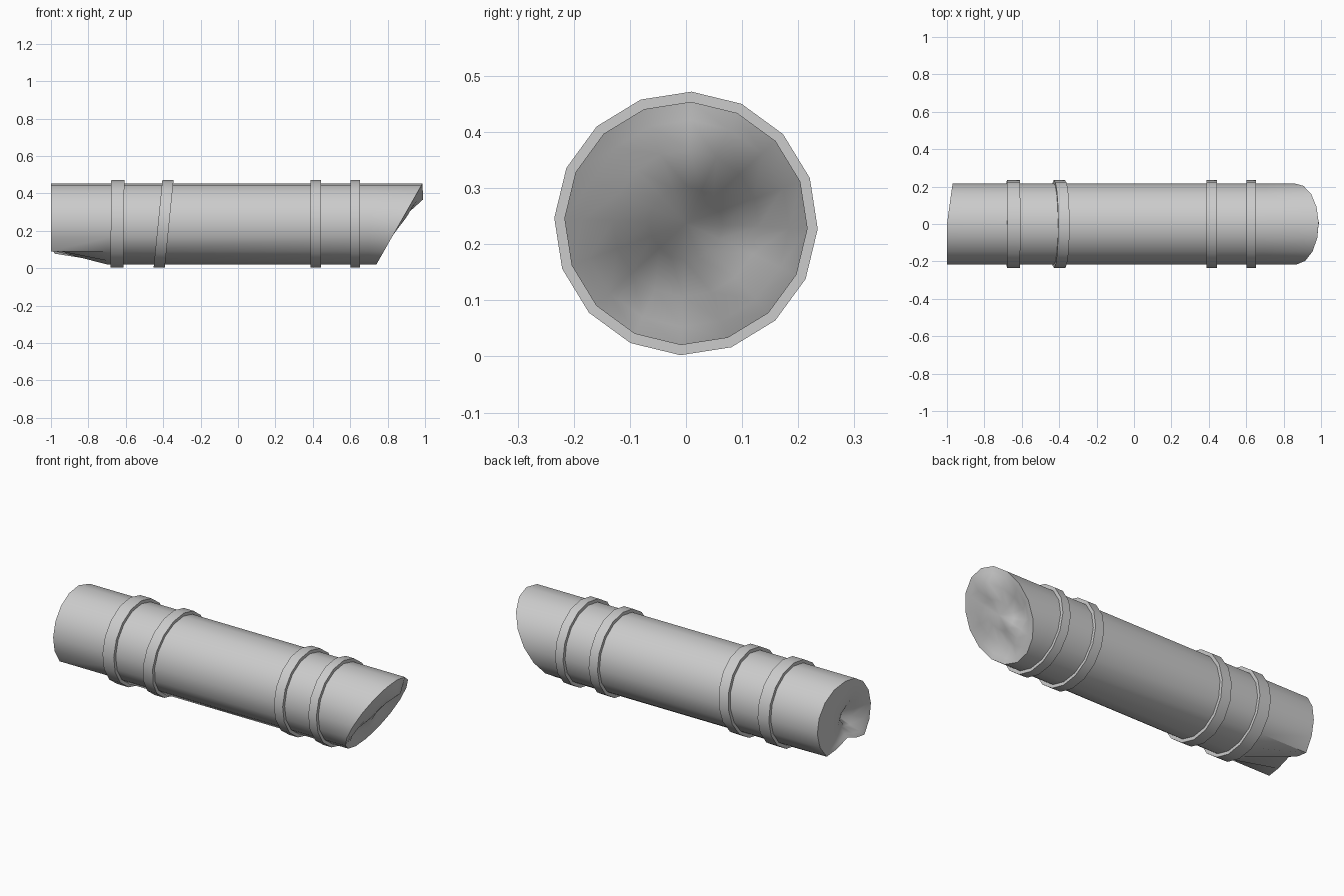
import bpy, bmesh, math

cube = bpy.data.objects.get("Cube")
if cube:
    bpy.data.objects.remove(cube)

SIDES, PHASE, MID = 16, math.radians(2.4), 0.237
BODY_R, BAND_R = 0.217, 0.235

grey = bpy.data.materials.new("plain grey")
grey.use_nodes = True
grey.diffuse_color = (0.6, 0.6, 0.6, 1)
grey.node_tree.nodes["Principled BSDF"].inputs["Base Color"].default_value = (0.6, 0.6, 0.6, 1)


def circle(radius):
    """Points (y, z) around the trunk axis, starting at the top."""
    angles = [PHASE + k * math.tau / SIDES for k in range(SIDES)]
    return [(radius * math.sin(a), MID + radius * math.cos(a)) for a in angles]


def bump(y, z, bumps):
    """Sum of soft bumps, each (y, z, height, width)."""
    return sum(h * math.exp(-((y - cy) ** 2 + (z - cz) ** 2) / (w * w))
               for cy, cz, h, w in bumps)


def loft(name, loops, angle):
    """Skin a row of loops; a loop of one point closes an end."""
    bm = bmesh.new()
    rows = [[bm.verts.new(p) for p in loop] for loop in loops]
    for a, b in zip(rows, rows[1:]):
        for i in range(SIDES):
            j = (i + 1) % SIDES
            if len(a) == 1:
                bm.faces.new((a[0], b[i], b[j]))
            elif len(b) == 1:
                bm.faces.new((a[i], a[j], b[0]))
            else:
                bm.faces.new((a[i], a[j], b[j], b[i]))
    bmesh.ops.recalc_face_normals(bm, faces=bm.faces)
    mesh = bpy.data.meshes.new(name)
    bm.to_mesh(mesh)
    bm.free()
    mesh.materials.append(grey)
    obj = bpy.data.objects.new(name, mesh)
    bpy.context.collection.objects.link(obj)
    bpy.ops.object.select_all(action='DESELECT')
    obj.select_set(True)
    bpy.context.view_layer.objects.active = obj
    bpy.ops.object.shade_smooth_by_angle(angle=math.radians(angle))
    return obj


def slant(z):
    return 0.74 + (z - 0.02) * 0.57


# Broken ends: bumps and dents
cut_bumps = [(0.03, 0.385, 0.06, 0.07), (0.11, 0.22, -0.05, 0.07),
             (-0.06, 0.11, -0.05, 0.07), (-0.09, 0.29, 0.02, 0.08)]
stub_bumps = [(-0.08, 0.2, 0.09, 0.1), (0.0, 0.1, 0.05, 0.06)]

rim = circle(BODY_R)
# The underside of the blunt end is dented upwards beside one corner
lift = {7: 0.06, 8: 0.11, 9: 0.06}
stub_rim = [(-1 + 0.03 * max(0, y / BODY_R), y, z + lift.get(k, 0))
            for k, (y, z) in enumerate(rim)]
stub_mid = (0.0, 0.26)


def stub_loop(f):
    loop = []
    for x, y, z in stub_rim:
        y2 = stub_mid[0] + (y - stub_mid[0]) * f
        z2 = stub_mid[1] + (z - stub_mid[1]) * f
        loop.append((-1 + (x + 1) * f + bump(y2, z2, stub_bumps) * (1 - f * f), y2, z2))
    return loop


def cut_loop(f):
    loop = []
    for y, z in rim:
        y2, z2 = y * f, MID + (z - MID) * f
        loop.append((slant(z2) + bump(y2, z2, cut_bumps) * min(1, 3 * (1 - f)), y2, z2))
    return loop


# Trunk with a blunt end and a slanted end
inner = (0.3, 0.6, 0.85)
loops = [[stub_loop(0)[0]]]
loops += [stub_loop(f) for f in inner] + [stub_rim]
loops += [[(x, y, z) for y, z in rim] for x in (-0.7, 0.7)]
loops += [cut_loop(f) for f in (1,) + inner[::-1]]
loops += [[cut_loop(0)[0]]]
loft("trunk", loops, 40)

# Bands around the trunk: name, centre x, width, lean
for name, x, width, lean in [("end_band", -0.645, 0.07, 0.01),
                             ("leaning_band", -0.398, 0.06, 0.1),
                             ("inner_band", 0.415, 0.055, 0.0),
                             ("cut_end_band", 0.627, 0.05, 0.0)]:
    band = []
    for side, radius in ((-1, BODY_R - 0.01), (-1, BAND_R),
                         (1, BAND_R), (1, BODY_R - 0.01)):
        band.append([(x + side * width / 2 + lean * (z - MID), y, z)
                     for y, z in circle(radius)])
    loft(name, band + [band[0]], 30)
